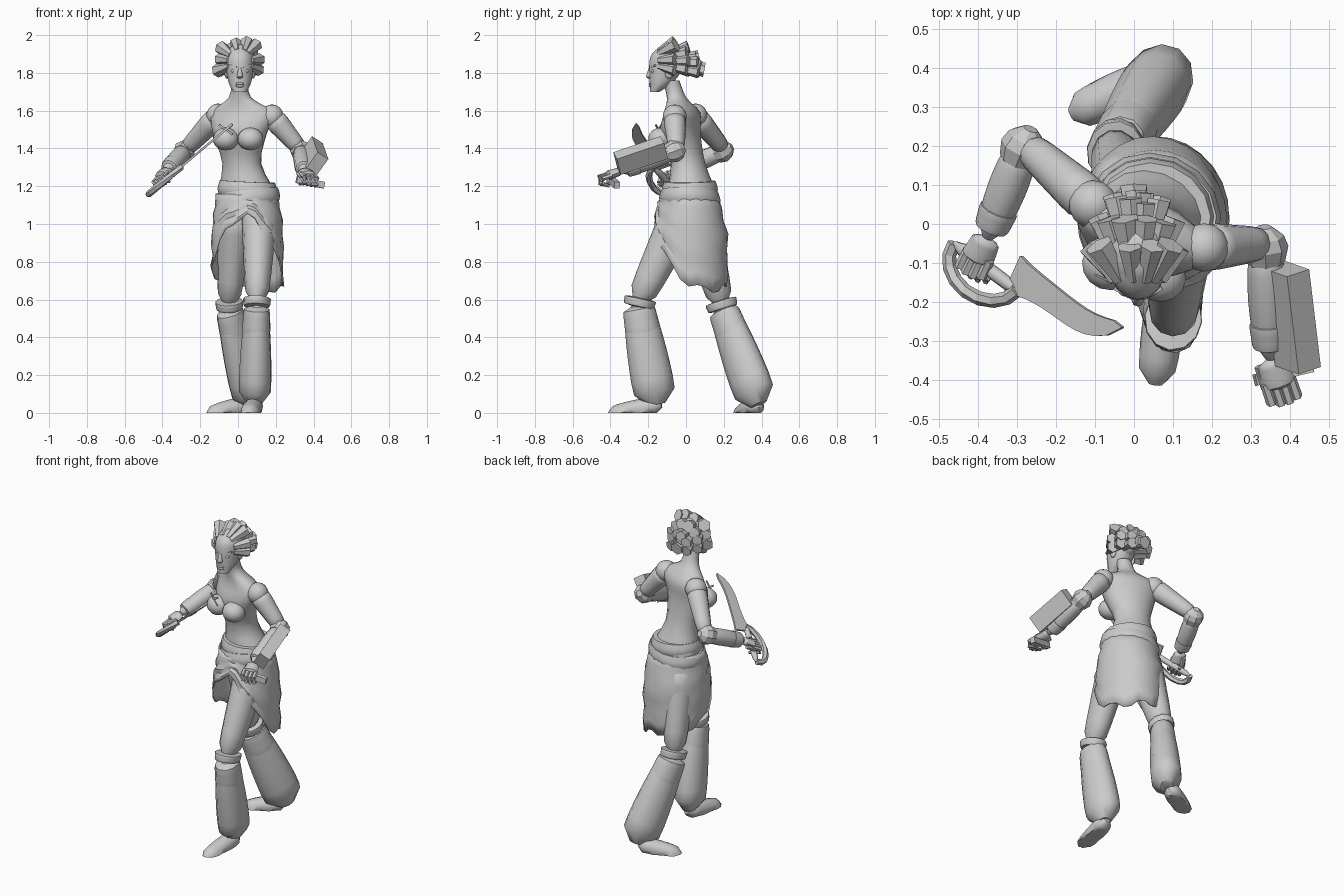
import bpy, bmesh, math, random
from mathutils import Vector, Matrix

random.seed(4)
if "Cube" in bpy.data.objects:
    bpy.data.objects.remove(bpy.data.objects["Cube"])

LIGHT_GREY = (0.6, 0.6, 0.6, 1)
grey = bpy.data.materials.new("plain grey")
grey.use_nodes = True
grey.diffuse_color = LIGHT_GREY
grey.node_tree.nodes["Principled BSDF"].inputs["Base Color"].default_value = LIGHT_GREY


def finish(name, bm, smooth_angle=50):
    """Turn a bmesh into a named object; an angle of zero keeps it faceted."""
    bmesh.ops.recalc_face_normals(bm, faces=bm.faces)
    mesh = bpy.data.meshes.new(name)
    bm.to_mesh(mesh)
    bm.free()
    mesh.materials.append(grey)
    ob = bpy.data.objects.new(name, mesh)
    bpy.context.collection.objects.link(ob)
    if smooth_angle:
        bpy.ops.object.select_all(action='DESELECT')
        ob.select_set(True)
        bpy.context.view_layer.objects.active = ob
        bpy.ops.object.shade_smooth_by_angle(angle=math.radians(smooth_angle))
    return ob


def skin(bm, rings, caps=True):
    """Join rings of points with quads."""
    rings = [[bm.verts.new(point) for point in ring] for ring in rings]
    for low, high in zip(rings, rings[1:]):
        for i in range(len(low)):
            bm.faces.new((low[i - 1], low[i], high[i], high[i - 1]))
    if caps:
        bm.faces.new(rings[0])
        bm.faces.new(rings[-1])


def ellipse(centre, across, along, sides):
    angles = [math.tau * k / sides for k in range(sides)]
    return [centre + across * math.cos(a) + along * math.sin(a) for a in angles]


def loft(name, rows, turn=0.0, lean=0.0):
    """Smooth stack of level ellipses given as (x, y, z, half width, half depth)."""
    rows = [Vector(row) for row in rows]
    across = Vector((math.cos(turn), math.sin(turn), lean))
    along = Vector((-math.sin(turn), math.cos(turn), 0))
    bm, rings, last = bmesh.new(), [], len(rows) - 1
    for step in range(last * 3 + 1):
        i = min(step // 3, last - 1)
        t = step / 3 - i
        p, q = rows[i], rows[i + 1]
        tangent_p = (q - rows[max(i - 1, 0)]) / 2
        tangent_q = (rows[min(i + 2, last)] - p) / 2
        ease = t * t * (3 - 2 * t)
        x, y, z, wide, deep = p.lerp(q, ease) + (tangent_p * (1 - t) - tangent_q * t) * t * (1 - t)
        rings.append(ellipse(Vector((x, y, z)), across * wide, along * deep, 16))
    skin(bm, rings)
    return finish(name, bm)


def tube(name, points, radii, ratio=1.0, sides=12, smooth_angle=50):
    """Elliptical sections square to a path, kept above the ground."""
    bm, rings = bmesh.new(), []
    for i, point in enumerate(points):
        tangent = points[min(i + 1, len(points) - 1)] - points[max(i - 1, 0)]
        across = tangent.cross(Vector((0, 0, 1))).normalized()
        along = across.cross(tangent).normalized() * ratio
        ring = ellipse(point, across * radii[i], along * radii[i], sides)
        rings.append([(p.x, p.y, max(p.z, 0)) for p in ring])
    skin(bm, rings)
    return finish(name, bm, smooth_angle)


def limb(name, start, end, r_start, r_end, bulge=0.0, ratio=1.0, sides=12):
    """Tapering limb with a swelling in the middle and rounded ends."""
    steps = [i / 8 for i in range(9)]
    radii = [(r_start + (r_end - r_start) * f + bulge * math.sin(math.pi * f))
             * (1 - .6 * (2 * f - 1) ** 10) for f in steps]
    return tube(name, [start.lerp(end, f) for f in steps], radii, ratio, sides)


def ball(name, centre, size, turn=0.0):
    bm = bmesh.new()
    matrix = Matrix.LocRotScale(Vector(centre), Matrix.Rotation(turn, 3, 'Z'), Vector(size))
    bmesh.ops.create_uvsphere(bm, u_segments=14, v_segments=9, radius=1, matrix=matrix)
    return finish(name, bm)


def bar(name, start, end, width, height, roll=0.0):
    """Square bar between two points."""
    start, end = Vector(start), Vector(end)
    span = end - start
    aim = span.to_track_quat('Y', 'Z').to_matrix() @ Matrix.Rotation(roll, 3, 'Y')
    bm = bmesh.new()
    size = Vector((width, span.length, height))
    bmesh.ops.create_cube(bm, size=1, matrix=Matrix.LocRotScale((start + end) / 2, aim, size))
    return finish(name, bm, 0)


# Torso, twisted so the right shoulder is held back
TWIST = -.36
loft("torso", [(.05, .02, 1.05, .14, .12), (.05, .03, 1.15, .16, .13), (.02, .01, 1.32, .105, .09),
               (.01, -.03, 1.48, .15, .1), (.025, -.02, 1.59, .175, .08), (.01, -.05, 1.67, .06, .05),
               (.01, -.08, 1.76, .045, .045)], TWIST)
for side, s in (("right", -1), ("left", 1)):
    ball(side + "_breast", (s * .065, -.12 - s * .015, 1.45), (.07, .065, .06), TWIST)
    bar(side + "_bodice_tie", (-.1, -.13, 1.5 - s * .025), (-.03, -.16, 1.5 + s * .025), .006, .01)

# Head and face
loft("head", [(.01, -.165, 1.7, .035, .025), (.01, -.13, 1.75, .06, .062), (.01, -.1, 1.84, .075, .095),
              (.01, -.09, 1.9, .07, .09), (.01, -.08, 1.95, .03, .04)])
limb("nose", Vector((.01, -.187, 1.83)), Vector((.01, -.197, 1.77)), .008, .018, sides=8)
for name, z in (("upper_lip", 1.743), ("lower_lip", 1.73)):
    ball(name, (.01, -.187, z), (.024, .01, .007))
for side, s in (("right", -1), ("left", 1)):
    ball(side + "_eye", (.01 + s * .033, -.172, 1.81), (.017, .014, .009))
    ball(side + "_ear", (.01 + s * .07, -.09, 1.8), (.012, .022, .03))
    bar(side + "_brow", (.01 + s * .014, -.187, 1.83), (.01 + s * .06, -.162, 1.84), .014, .009)

# Swept-back hair: rings of thick locks with blunt ends
ball("hair_cap", (.01, -.075, 1.87), (.08, .1, .085))
core = Vector((.01, -.085, 1.86))
bm = bmesh.new()
for row, count in enumerate((8, 8, 6, 4)):
    back = math.radians(10 + 25 * row)
    for k in range(count):
        around = math.pi * (1.2 * k / (count - 1) - .1) + random.uniform(-.1, .1)
        ring = math.cos(back)
        out = Vector((math.cos(around) * ring, math.sin(back), math.sin(around) * ring - .3 * math.sin(back)))
        tip = core + out * random.uniform(.105, .135) + Vector((0, out.y * .05, 0))
        root = core + out * .06 - Vector((0, .07 * ring, 0))
        lock = tip - root
        matrix = Matrix.LocRotScale((root + tip) / 2, lock.to_track_quat('Z', 'Y'), None)
        bmesh.ops.create_cone(bm, cap_ends=True, segments=6, radius1=.018,
                              radius2=random.uniform(.03, .04), depth=lock.length, matrix=matrix)
finish("hair_locks", bm, 0)


def arm(side, shoulder, elbow, wrist):
    """Shoulder, upper arm, forearm, wrist cuff and pointed elbow pad."""
    ball(side + "_shoulder", shoulder, (.063, .063, .063))
    limb(side + "_upper_arm", shoulder, elbow, .064, .042)
    limb(side + "_forearm", elbow, wrist, .042, .034, .012)
    limb(side + "_wrist_cuff", elbow.lerp(wrist, .66), elbow.lerp(wrist, .93), .052, .044)
    back = (elbow - wrist).normalized()
    pad = [elbow + back * reach for reach in (-.05, -.01, .02, .045)]
    tube(side + "_elbow_pad", pad, (.05, .06, .05, .02), sides=8, smooth_angle=25)


def hand(side, wrist, knuckle, drop, across):
    """Palm with four curled fingers and a thumb."""
    forward = (knuckle - wrist).normalized()
    limb(side + "_palm", wrist, knuckle, .036, .045, ratio=.6, sides=8)

    def digit(name, root, reach):
        joints = (root - forward * .02, root + forward * reach,
                  root + forward * reach + drop * .03, root + drop * .05)
        tube(name, joints, (.013, .014, .012, .008), sides=6)

    for i in range(4):
        digit(f"{side}_finger_{i}", knuckle + across * (i - 1.5) * .023, .045 - .008 * abs(i - 1.5))
    digit(side + "_thumb", wrist.lerp(knuckle, .4) - across * .035 + drop * .015, .04)


right_wrist, left_wrist = Vector((-.375, -.035, 1.285)), Vector((.35, -.345, 1.28))
arm("right", Vector((-.105, .05, 1.575)), Vector((-.28, .205, 1.39)), right_wrist)
arm("left", Vector((.18, -.06, 1.57)), Vector((.335, -.05, 1.39)), left_wrist)
hand("right", right_wrist, Vector((-.405, -.095, 1.25)), Vector((.3, -.3, -.8)), Vector((.8, -.4, .4)))
hand("left", left_wrist, Vector((.375, -.42, 1.255)), Vector((0, .1, -1)), Vector((.95, .25, -.15)))

# Forearm box and the grip held in the left hand
bar("forearm_box", (.39, -.115, 1.405), (.42, -.365, 1.32), .07, .105, -.58)
bar("hand_grip", (.31, -.4, 1.235), (.455, -.365, 1.205), .03, .035)


def slanted(x, y):
    """Point on the tilted plane that holds the whole sword."""
    return Vector((x, y, 1.555 + .84 * x))


# Curved sword with a D-shaped hand guard
bm, edges = bmesh.new(), []
for i in range(13):
    f = i / 12
    middle = Vector((-.31, -.13)).lerp(Vector((-.03, -.265)), f) - Vector((.4, .9)) * .028 * math.sin(math.pi * f * f)
    half = Vector((.4, .9)) * (.002 + .03 * math.sqrt(1 - f ** 6) + .022 * (1 - f) ** 6)
    edges.append([bm.verts.new(slanted(*p)) for p in (middle - half, middle + half)])
for (a, b), (c, d) in zip(edges, edges[1:]):
    bm.faces.new((a, b, d, c))
thickness = finish("curved_blade", bm, 0).modifiers.new("thickness", 'SOLIDIFY')
thickness.thickness, thickness.offset = .012, 0
middle, reach, bow = Vector((-.38, -.11)), Vector((.08, -.06)), Vector((-.05, -.063))
bend = [math.pi * i / 8 for i in range(9)]
tube("hand_guard", [slanted(*(middle + reach * math.cos(a) + bow * math.sin(a))) for a in bend],
     [.018] * 9, sides=6, smooth_angle=0)
limb("sword_grip", slanted(*(middle - reach)), slanted(*(middle + reach)), .018, .018, sides=8)


def leg(side, hip, knee, ankle, heel, toe, flare):
    """Thigh, bell-shaped legging, knee cuff with band, and foot."""
    limb(side + "_thigh", hip, knee, .1, .06, ratio=1.15)
    limb(side + "_legging", knee, ankle, .06, flare, .008, ratio=1.3)
    limb(side + "_knee_cuff", knee.lerp(ankle, .02), knee.lerp(ankle, .33), .068, .078, ratio=1.25)
    limb(side + "_knee_band", knee.lerp(hip, .06), knee.lerp(ankle, .04), .076, .07, ratio=1.15)
    limb(side + "_foot", heel, toe, .045, .045, .008)


leg("left", Vector((.115, 0, 1.1)), Vector((.1, -.255, .58)), Vector((.088, -.155, .045)),
    Vector((.09, -.13, .045)), Vector((.055, -.41, -.015)), .088)
leg("right", Vector((-.01, .05, 1.1)), Vector((-.05, .19, .565)), Vector((.075, .385, .045)),
    Vector((.06, .385, .045)), Vector((-.16, .28, -.015)), .092)

# Hip belts: two overlapping tilted bands
for name, z, lean, girth in (("upper_belt", 1.18, -.05, .16), ("lower_belt", 1.13, .12, .175)):
    loft(name, [(.05, .02, z + dz, girth - dz * dz * 6, girth * .92 - dz * dz * 6) for dz in (-.045, 0, .045)],
         TWIST, lean)

# Wrap skirt: open at the front, long and ragged at the sides and back
bm, rings = bmesh.new(), []
for row in range(8):
    ring = []
    for k in range(28):
        a = math.tau * k / 28
        hem = .68 + .36 * ((1 + math.cos(a)) / 2) ** 3 - .04 * math.sin(a) + .015 * (-1) ** (k // 2)
        z = 1.16 + (hem - 1.16) * row / 7
        flare = min(1, (1.16 - z) * 5)
        fold = .006 * math.sin(row * 2.6 + k * .4)
        ring.append((.05 + (.165 + .025 * flare + fold) * math.sin(a),
                     .015 - (.15 + .055 * flare + fold) * math.cos(a), z))
    rings.append(ring)
skin(bm, rings, caps=False)
cloth = finish("wrap_skirt", bm, 30).modifiers.new("cloth", 'SOLIDIFY')
cloth.thickness = .008
